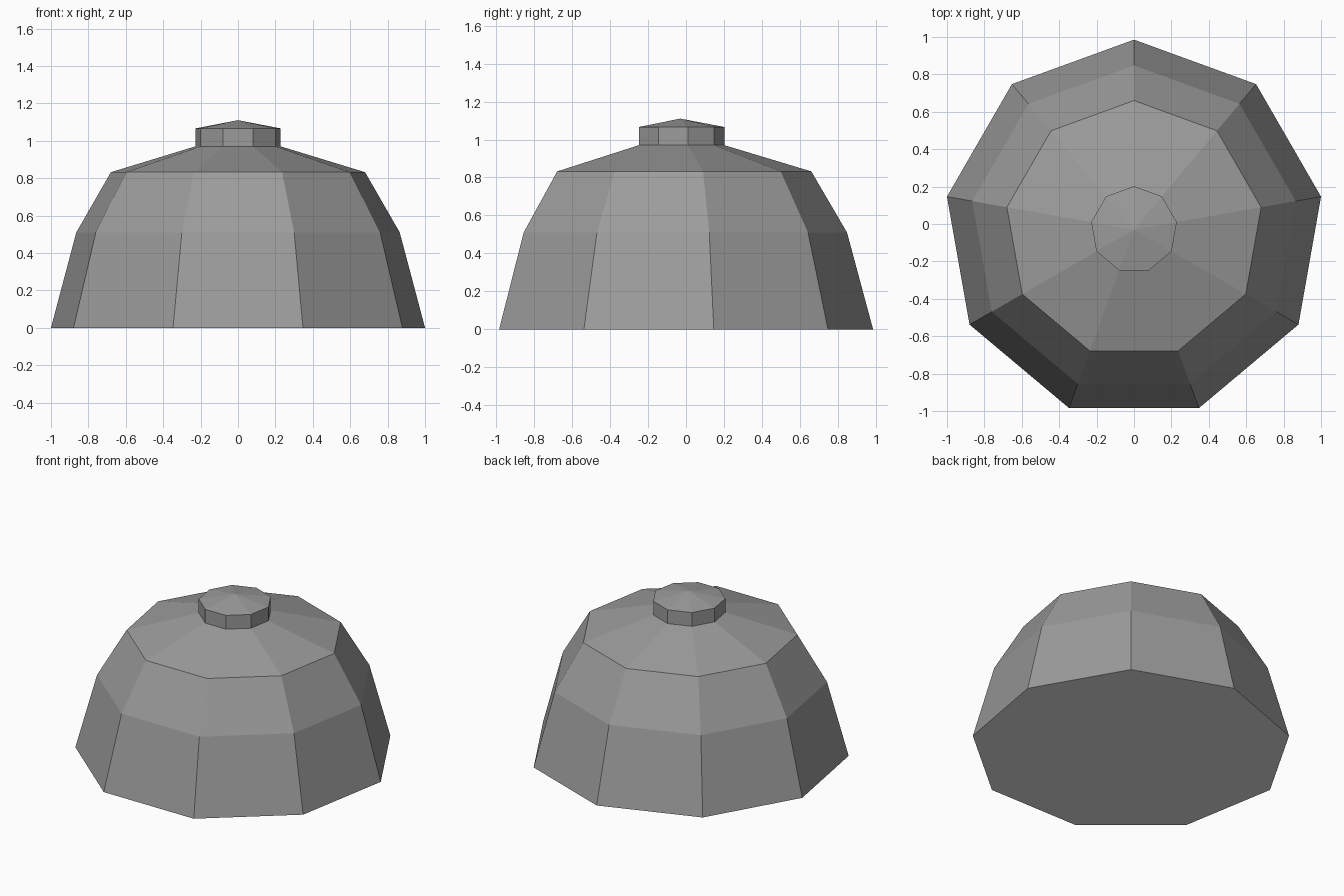
import bpy, bmesh, math

if "Cube" in bpy.data.objects:
    bpy.data.objects.remove(bpy.data.objects["Cube"])

SIDES = 9
CENTRE_Y = -0.03   # a nine-sided ring is off-centre in its bounding box


def material(name, value):
    mat = bpy.data.materials.new(name)
    mat.diffuse_color = (value, value, value, 1.0)
    mat.use_nodes = True
    mat.node_tree.nodes["Principled BSDF"].inputs["Base Color"].default_value = mat.diffuse_color
    return mat


grey = material("mid grey", 0.33)
pale = material("pale grey", 0.76)


def lathe(name, profile, cap_bottom=False, apex=None):
    """Skin nine-sided rings given as (radius, z), with optional floor and apex."""
    bm = bmesh.new()
    rings = []
    for r, z in profile:
        ring = []
        for i in range(SIDES):
            a = math.radians(90) + math.tau * i / SIDES
            ring.append(bm.verts.new((r * math.cos(a), CENTRE_Y + r * math.sin(a), z)))
        rings.append(ring)
    for low, high in zip(rings, rings[1:]):
        for i in range(SIDES):
            j = (i + 1) % SIDES
            bm.faces.new((low[i], low[j], high[j], high[i]))
    if cap_bottom:
        bm.faces.new(list(reversed(rings[0]))).material_index = 1
    if apex is not None:
        tip = bm.verts.new((0, CENTRE_Y, apex))
        for i in range(SIDES):
            bm.faces.new((rings[-1][i], rings[-1][(i + 1) % SIDES], tip))
    mesh = bpy.data.meshes.new(name)
    bm.to_mesh(mesh)
    bm.free()
    mesh.materials.append(grey)
    if cap_bottom:
        mesh.materials.append(pale)
    obj = bpy.data.objects.new(name, mesh)
    bpy.context.collection.objects.link(obj)
    return obj


# Dome: two steep wall bands, then the shallow roof up to the cap; pale underside
lathe("dome", [(1.0154, 0.0), (0.878, 0.51), (0.69, 0.832), (0.232, 0.97)], cap_bottom=True)

# Cap: short upright collar with a low pointed top, seated on the roof's inner ring
lathe("top_cap", [(0.232, 0.97), (0.232, 1.066)], apex=1.11)
